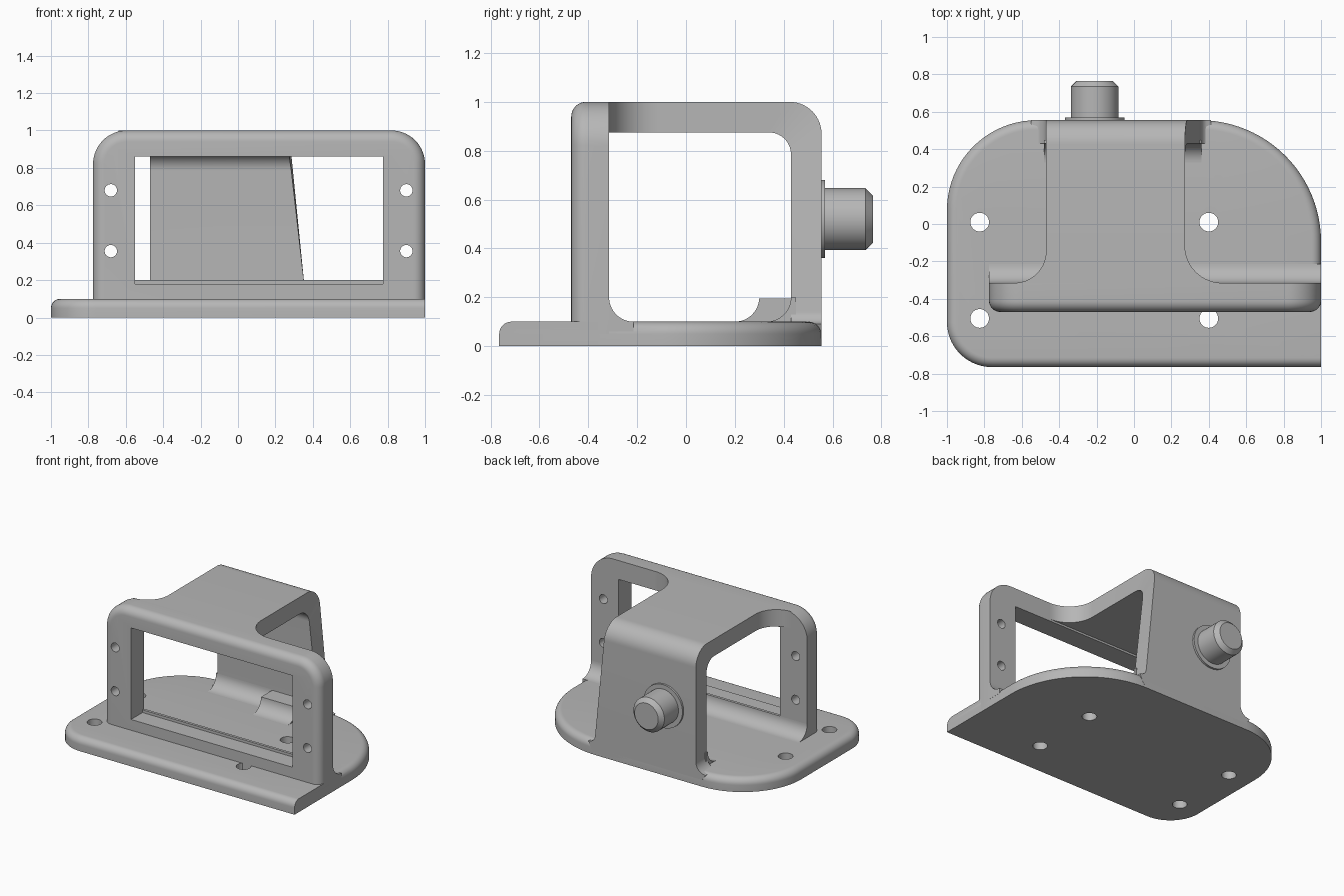
import bpy, bmesh
from math import sin, cos, pi, radians, sqrt

cube = bpy.data.objects.get("Cube")
if cube:
    bpy.data.objects.remove(cube, do_unlink=True)

grey = bpy.data.materials.new("satin_grey")
grey.use_nodes = True
COLOUR = (0.47, 0.47, 0.47, 1)
grey.diffuse_color = COLOUR
grey.node_tree.nodes["Principled BSDF"].inputs["Base Color"].default_value = COLOUR


def arc(cx, cy, r, start, end, n=14):
    """Points along an arc, angles in degrees."""
    angles = [radians(start + (end - start) * i / n) for i in range(n + 1)]
    return [(cx + r * cos(a), cy + r * sin(a)) for a in angles]


def loft(name, rings):
    """Capped skin through rings that have equal point counts."""
    bm = bmesh.new()
    loops = [[bm.verts.new(p) for p in ring] for ring in rings]
    n = len(loops[0])
    for a, b in zip(loops, loops[1:]):
        for i in range(n):
            j = (i + 1) % n
            bm.faces.new((a[i], a[j], b[j], b[i]))
    bm.faces.new(loops[0])
    bm.faces.new(loops[-1])
    bmesh.ops.recalc_face_normals(bm, faces=bm.faces)
    mesh = bpy.data.meshes.new(name)
    bm.to_mesh(mesh)
    bm.free()
    obj = bpy.data.objects.new(name, mesh)
    bpy.context.collection.objects.link(obj)
    mesh.materials.append(grey)
    return obj


def along_x(name, profile, x0, x1):
    return loft(name, [[(x, y, z) for y, z in profile] for x in (x0, x1)])


def turned(name, x, z, steps):
    """Round part on a y axis from (y, radius) steps."""
    return loft(name, [[(px, y, pz) for px, pz in arc(x, z, r, 0, 352.5, 47)]
                       for y, r in steps])


def cut(obj, cutter):
    mod = obj.modifiers.new("cut", 'BOOLEAN')
    mod.operation, mod.solver, mod.object = 'DIFFERENCE', 'EXACT', cutter
    graph = bpy.context.evaluated_depsgraph_get()
    mesh = bpy.data.meshes.new_from_object(obj.evaluated_get(graph))
    obj.modifiers.clear()
    obj.data = mesh
    bpy.data.objects.remove(cutter, do_unlink=True)


def smooth(obj):
    bpy.ops.object.select_all(action='DESELECT')
    obj.select_set(True)
    bpy.context.view_layer.objects.active = obj
    bpy.ops.object.shade_smooth_by_angle(angle=radians(32))


def fillet_rings(r, depth, n=8):
    """(inset, distance) pairs for an extrusion with one rounded rim."""
    return [(0, 0)] + [(r - r * cos(t), depth - r + r * sin(t))
                       for t in (pi / 2 * i / n for i in range(n + 1))]


# base plate: rounded rim everywhere except the flat right-hand front end
FRONT, BACK, PLATE = -0.765, 0.555, 0.1


def base_outline(d):
    return ([(1, FRONT + d), (1, -0.36), (1 - d, -0.35)]
            + arc(0.35, BACK - 0.65, 0.65 - d, 0, 90, 24)
            + arc(-0.52, BACK - 0.48, 0.48 - d, 90, 180, 20)
            + arc(-0.76, FRONT + 0.24, 0.24 - d, 180, 270))


base = loft("base_plate", [[(x, y, z) for x, y in base_outline(d)]
                           for d, z in fillet_rings(0.05, PLATE)])
for x in (-0.825, 0.4):
    for y in (-0.505, 0.01):
        circle = arc(x, y, 0.05, 0, 350, 35)
        cut(base, loft("hole", [[(a, b, z) for a, b in circle] for z in (-1, 1)]))

# upright front frame with a rounded front rim
LEFT, REAR_FACE, FRONT_FACE = -0.775, -0.315, -0.47


def frame_outline(d):
    return ([(LEFT + d, 0.02), (1 - d, 0.02)]
            + arc(0.82, 0.82, 0.18 - d, 0, 90)
            + arc(LEFT + 0.18, 0.82, 0.18 - d, 90, 180))


frame = loft("front_frame", [[(x, REAR_FACE - t, z) for x, z in frame_outline(d)]
                             for d, t in fillet_rings(0.06, REAR_FACE - FRONT_FACE)])
window = [(-1, 0.18), (-1, 0.86), (0, 0.86), (0, 0.18)]
cut(frame, along_x("window", window, -0.55, 0.775))
for x in (-0.68, 0.9):
    for z in (0.355, 0.68):
        cut(frame, turned("hole", x, z, [(-1, 0.033), (0, 0.033)]))

# concave fillet between frame and base
corner = [(REAR_FACE - 0.02, 0.06), (REAR_FACE - 0.02, 0.2)]
frame_fillet = along_x("frame_fillet", corner
                       + arc(REAR_FACE + 0.1, 0.2, 0.1, 180, 270)
                       + [(REAR_FACE + 0.1, 0.06)], LEFT, 1)

# strap that flares into the frame, bends over and runs down as the rear leg
stations = []


def hollow(s, r):
    """Widening of a concave fillet at distance s from its wall."""
    return r - sqrt(max(0, r * r - (r - s) ** 2)) if s < r else 0


def station(outer, inner, left, right):
    stations.append([(left, *outer), (right, *outer), (right, *inner), (left, *inner)])


for i in range(21):
    s = 0.2 * (i / 20) ** 2
    y = REAR_FACE + s
    station((y, 1), (y, 0.875), -0.47 - hollow(s, 0.17), 0.272 + hollow(s, 0.2))
bend = zip(arc(0.425, 0.87, 0.13, 90, 0), arc(0.34, 0.785, 0.09, 90, 0))
for outer, inner in bend:
    station(outer, inner, -0.47, 0.272 + 0.1 * (1 - outer[1]))
for i in range(13):
    z = 0.17 - 0.08 * i / 12
    station((BACK, z), (0.43, z), -0.47 - hollow(z - 0.09, 0.08),
            0.272 + 0.1 * (1 - z) + hollow(z - 0.09, 0.05))
station((BACK, 0.02), (0.43, 0.02), -0.5, 0.38)
strap = loft("strap_and_rear_leg", stations)

# concave fillet and raised step at the foot of the leg
foot_fillet = along_x("foot_fillet", [(0.45, 0.06), (0.33, 0.06)]
                      + arc(0.33, 0.2, 0.1, 270, 360) + [(0.45, 0.2)], -0.48, 0.36)
foot_step = along_x("foot_step", [(0.44, 0.06), (0.2, 0.06)]
                    + arc(0.2, 0.2, 0.1, 270, 350) + [(0.3, 0.195), (0.44, 0.195)],
                    -0.02, 0.27)

# rear pin with collar and chamfered tip
collar = turned("pin_collar", -0.21, 0.52, [(0.54, 0.16), (0.57, 0.16)])
pin = turned("rear_pin", -0.21, 0.52, [(0.54, 0.127), (0.735, 0.127), (0.765, 0.097)])

for part in (base, frame, frame_fillet, strap, foot_fillet, foot_step, collar, pin):
    smooth(part)
